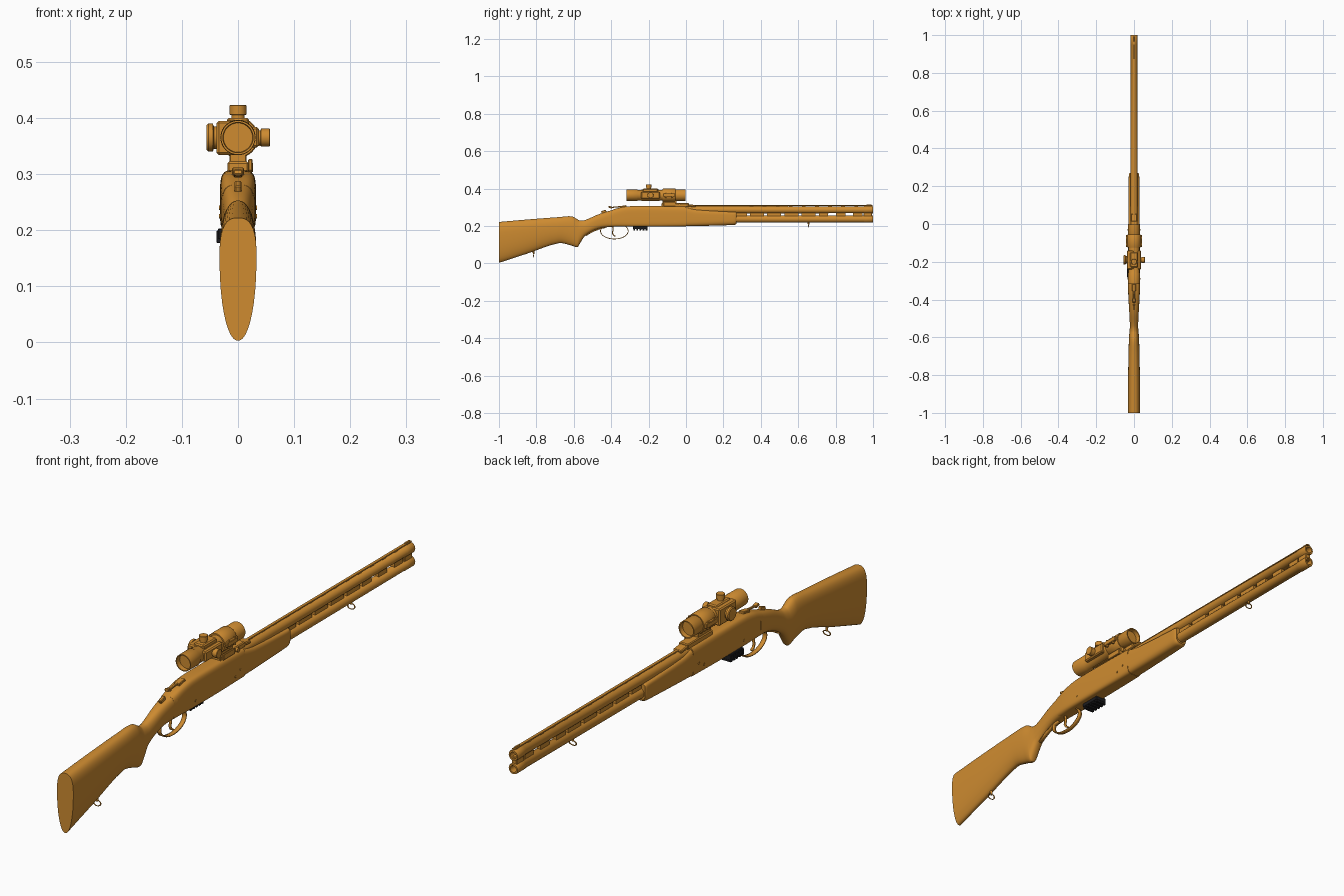
import bpy, bmesh, math
from mathutils import Matrix, Vector

if "Cube" in bpy.data.objects:
    bpy.data.objects.remove(bpy.data.objects["Cube"])


def material(name, rgb):
    m = bpy.data.materials.new(name)
    m.diffuse_color = (*rgb, 1)
    m.use_nodes = True
    m.node_tree.nodes["Principled BSDF"].inputs["Base Color"].default_value = m.diffuse_color
    return m


AMBER = material("amber", (0.62, 0.26, 0.03))
BLACK = material("black", (0.012, 0.012, 0.014))


def finish(name, bm, mat=AMBER, smooth=35):
    bmesh.ops.recalc_face_normals(bm, faces=bm.faces)
    me = bpy.data.meshes.new(name)
    bm.to_mesh(me)
    bm.free()
    ob = bpy.data.objects.new(name, me)
    bpy.context.collection.objects.link(ob)
    me.materials.append(mat)
    bpy.ops.object.select_all(action='DESELECT')
    ob.select_set(True)
    bpy.context.view_layer.objects.active = ob
    bpy.ops.object.shade_smooth_by_angle(angle=math.radians(smooth))
    return ob


def box(name, x, y, z, mat=AMBER, bevel=0.002, tilt=0):
    """Box from (min, max) ranges, lightly bevelled, tilted about x."""
    bm = bmesh.new()
    bmesh.ops.create_cube(bm, size=1)
    size = [b - a for a, b in (x, y, z)]
    mid = Vector([(a + b) / 2 for a, b in (x, y, z)])
    bmesh.ops.scale(bm, vec=size, verts=bm.verts)
    if bevel:
        bmesh.ops.bevel(bm, geom=bm.edges[:], offset=min(bevel, min(size) * 0.3), segments=1, affect='EDGES')
    bmesh.ops.transform(bm, matrix=Matrix.Translation(mid) @ Matrix.Rotation(tilt, 4, 'X'), verts=bm.verts)
    return finish(name, bm, mat, 20)


def lathe(name, profile, loc, axis='Y', seg=32):
    """Revolve (distance, radius) pairs about an axis through loc; ends are capped."""
    bm = bmesh.new()
    rings = []
    for t, r in profile:
        ring = []
        for i in range(seg):
            a = 2 * math.pi * i / seg
            u, v = r * math.cos(a), r * math.sin(a)
            p = {'X': (t, u, v), 'Y': (u, t, v), 'Z': (u, v, t)}[axis]
            ring.append(bm.verts.new(Vector(p) + Vector(loc)))
        rings.append(ring)
    skin(bm, rings)
    return finish(name, bm)


def skin(bm, rings):
    n = len(rings[0])
    for a, b in zip(rings, rings[1:]):
        for i in range(n):
            j = (i + 1) % n
            bm.faces.new((a[i], a[j], b[j], b[i]))
    bm.faces.new(rings[0])
    bm.faces.new(rings[-1])


def hermite(st, steps):
    """Smoothly resample station tuples whose first entry is y."""
    def slope(i, k):
        a, b = max(i - 1, 0), min(i + 1, len(st) - 1)
        return (st[b][k] - st[a][k]) / (st[b][0] - st[a][0])
    out = []
    for i in range(len(st) - 1):
        h = st[i + 1][0] - st[i][0]
        for s in range(steps):
            t = s / steps
            row = [st[i][0] + h * t]
            for k in range(1, len(st[0])):
                p, q, m, n = st[i][k], st[i + 1][k], slope(i, k) * h, slope(i + 1, k) * h
                row.append(p * (2*t**3 - 3*t*t + 1) + m * (t**3 - 2*t*t + t)
                           + q * (3*t*t - 2*t**3) + n * (t**3 - t*t))
            out.append(row)
    return out + [list(st[-1])]


def loft(name, stations, steps=4, seg=40):
    """Stations: y, bottom z, top z, half width, widest height fraction, top power, bottom power."""
    bm = bmesh.new()
    rings = []
    for y, zb, zt, w, f, pt, pb in hermite(stations, steps):
        zm = zb + (zt - zb) * f
        ring = []
        for i in range(seg):
            a = 2 * math.pi * (i + 0.5) / seg
            c, s = math.cos(a), math.sin(a)
            p, h = (pt, zt - zm) if s > 0 else (pb, zm - zb)
            ring.append(bm.verts.new((w * math.copysign(abs(c) ** p, c), y,
                                      zm + h * math.copysign(abs(s) ** p, s))))
        rings.append(ring)
    skin(bm, rings)
    return finish(name, bm)


def band(name, pts, half_width, thick):
    """Flat strip following a (y, z) path."""
    bm = bmesh.new()
    rows = [[bm.verts.new((x, y, z)) for x in (-half_width, half_width)] for y, z in pts]
    for a, b in zip(rows, rows[1:]):
        bm.faces.new((a[0], a[1], b[1], b[0]))
    ob = finish(name, bm)
    mod = ob.modifiers.new("thickness", 'SOLIDIFY')
    mod.thickness, mod.offset = thick, 0
    return ob


# Butt stock with pistol grip
loft("stock", [
    (-1.0, 0.003, 0.222, 0.033, 0.68, 0.75, 0.95),
    (-0.85, 0.052, 0.235, 0.032, 0.66, 0.8, 0.95),
    (-0.68, 0.108, 0.248, 0.029, 0.6, 0.85, 0.95),
    (-0.61, 0.095, 0.252, 0.027, 0.6, 0.9, 0.9),
    (-0.58, 0.087, 0.236, 0.025, 0.6, 0.9, 0.8),
    (-0.568, 0.105, 0.230, 0.024, 0.58, 0.9, 0.8),
    (-0.54, 0.147, 0.232, 0.022, 0.5, 0.9, 0.85),
    (-0.47, 0.185, 0.262, 0.025, 0.5, 0.8, 0.7),
    (-0.39, 0.197, 0.287, 0.030, 0.5, 0.6, 0.5)])

# Receiver and fore-end
loft("receiver", [
    (-0.41, 0.196, 0.281, 0.0285, 0.5, 0.6, 0.45),
    (-0.36, 0.197, 0.297, 0.031, 0.5, 0.5, 0.4),
    (-0.30, 0.197, 0.306, 0.032, 0.5, 0.45, 0.35),
    (-0.15, 0.197, 0.307, 0.032, 0.5, 0.45, 0.35),
    (0.00, 0.198, 0.306, 0.031, 0.5, 0.5, 0.4)])
loft("fore_end", [
    (-0.005, 0.199, 0.300, 0.0305, 0.5, 0.45, 0.5),
    (0.06, 0.200, 0.288, 0.030, 0.5, 0.45, 0.55),
    (0.24, 0.205, 0.276, 0.028, 0.55, 0.4, 0.65),
    (0.262, 0.207, 0.275, 0.027, 0.55, 0.4, 0.65),
    (0.27, 0.213, 0.273, 0.024, 0.55, 0.4, 0.65)])

# Two barrels with open bores
for name, z in (("upper_barrel", 0.287), ("lower_barrel", 0.2375)):
    lathe(name, [(-0.05, 0.020), (0.2, 0.0195), (0.95, 0.0182), (0.952, 0.0195), (0.996, 0.0195),
                 (1.0, 0.018), (1.0, 0.012), (0.93, 0.0115)], (0, 0, z))

# Side rib between the barrels, in separate bridges, and the raised top rib
for i in range(8):
    y = 0.25 + i * 0.092
    box(f"side_rib_{i}", (-0.008, 0.008), (y, y + (0.075 if i < 5 else 0.05)), (0.247, 0.277), bevel=0)
box("muzzle_bridge", (-0.010, 0.010), (0.95, 0.995), (0.245, 0.280))
box("top_rib", (-0.006, 0.006), (0.0, 0.998), (0.308, 0.312), bevel=0.001)
for i in range(14):
    y = 0.06 + i * 0.07
    box(f"rib_post_{i}", (-0.004, 0.004), (y, y + 0.02), (0.302, 0.309), bevel=0)
box("front_sight_base", (-0.004, 0.004), (0.965, 0.992), (0.311, 0.315))

# Opening lever and safety on the sloping tang
box("lever_hub", (-0.011, 0.011), (-0.355, -0.318), (0.292, 0.309), tilt=0.15)
box("lever_arm", (-0.005, 0.005), (-0.412, -0.335), (0.299, 0.305), tilt=0.1)
box("lever_thumb_pad", (-0.008, 0.008), (-0.415, -0.395), (0.296, 0.306), tilt=-0.25)
box("safety_catch", (-0.006, 0.006), (-0.452, -0.425), (0.265, 0.284), tilt=0.35)

# Pins on both receiver sides
for i, (y, z) in enumerate([(-0.03, 0.24), (-0.06, 0.225), (-0.29, 0.225)]):
    lathe(f"receiver_pin_{i}", [(-0.0335, 0.004), (0.0335, 0.004)], (0, y, z), 'X', 12)

# Trigger guard and trigger
arc = [math.radians(35 - i * 10) for i in range(26)]
band("trigger_guard", [(-0.383 + 0.074 * math.cos(a), 0.173 + 0.042 * math.sin(a)) for a in arc], 0.008, 0.004)
band("guard_tang", [(-0.535, 0.150), (-0.50, 0.171), (-0.46, 0.186), (-0.43, 0.193)], 0.007, 0.006)
band("trigger", [(-0.392, 0.200), (-0.390, 0.178), (-0.394, 0.163), (-0.388, 0.151), (-0.378, 0.145)], 0.004, 0.006)

# Black ridged block under the receiver
box("black_block", (-0.036, 0.008), (-0.283, -0.205), (0.183, 0.203), BLACK)
for i in range(5):
    y = -0.282 + i * 0.0165
    box(f"black_ridge_{i}", (-0.038, 0.006), (y, y + 0.010), (0.177, 0.199), BLACK, 0.001)

# Sling swivels: stud and wire loop
for name, y, z in (("rear_swivel", -0.815, 0.063), ("front_swivel", 0.655, 0.222)):
    lathe(name + "_stud", [(-0.013, 0.004), (0.006, 0.005)], (0, y, z), 'Z', 12)
    bpy.ops.mesh.primitive_torus_add(major_radius=0.012, minor_radius=0.002, major_segments=24,
                                     minor_segments=8, location=(0, y, z - 0.02),
                                     rotation=(math.pi / 2 - 0.2, 0, 0))
    loop = bpy.context.object
    loop.name = name + "_loop"
    loop.scale = (1.2, 0.8, 1)
    loop.data.materials.append(AMBER)
    bpy.ops.object.shade_smooth_by_angle()

# Sight tube with recessed lenses
Z = 0.365
lathe("sight_tube", [(-0.300, 0.026), (-0.317, 0.027), (-0.317, 0.0305), (-0.262, 0.0315), (-0.258, 0.029),
                     (-0.13, 0.029), (-0.06, 0.029), (-0.055, 0.0315), (-0.002, 0.0315), (-0.002, 0.0275),
                     (-0.018, 0.026)], (0, 0, Z), 'Y', 40)
box("sight_body_left", (-0.038, 0.0), (-0.24, -0.14), (0.334, 0.395), bevel=0.004)
box("sight_body_right", (0.0, 0.037), (-0.24, -0.14), (0.347, 0.384), bevel=0.004)
box("sight_body_top", (-0.02, 0.02), (-0.23, -0.15), (0.38, 0.400), bevel=0.004)

# Adjustment turrets and battery cap
lathe("top_turret", [(0.02, 0.012), (0.040, 0.012), (0.041, 0.015), (0.057, 0.015), (0.058, 0.014)], (0, -0.2, Z), 'Z')
lathe("right_turret", [(0.02, 0.013), (0.040, 0.013), (0.041, 0.016), (0.056, 0.016), (0.057, 0.015)], (0, -0.19, Z), 'X')
lathe("battery_cap", [(-0.056, 0.022), (-0.053, 0.025), (-0.045, 0.025), (-0.043, 0.02), (-0.03, 0.02)], (0, -0.19, Z), 'X')

# Mount: ring, clamp ears with screws, foot and ramped base
lathe("mount_ring", [(-0.125, 0.034), (-0.122, 0.036), (-0.059, 0.036), (-0.056, 0.034)], (0, 0, Z), 'Y', 40)
for side, s in (("left", -1), ("right", 1)):
    box(f"ring_ear_{side}", sorted((s * 0.028, s * 0.043)), (-0.122, -0.058), (0.357, 0.375))
    for k, y in enumerate((-0.107, -0.073)):
        lathe(f"ring_screw_{side}_{k}", [(-0.015, 0.004), (0.013, 0.004)], (s * 0.0385, y, Z), 'Z', 12)
box("mount_foot", (-0.015, 0.015), (-0.125, -0.05), (0.315, 0.345))
box("mount_base", (-0.019, 0.019), (-0.13, 0.015), (0.302, 0.322), bevel=0.003)
box("mount_ramp", (-0.017, 0.017), (0.005, 0.052), (0.303, 0.315), bevel=0.003, tilt=-0.12)
box("mount_lever", (0.018, 0.026), (-0.12, -0.055), (0.305, 0.327))
lathe("mount_knob", [(0.015, 0.008), (0.027, 0.008)], (0, -0.035, 0.312), 'X', 16)
